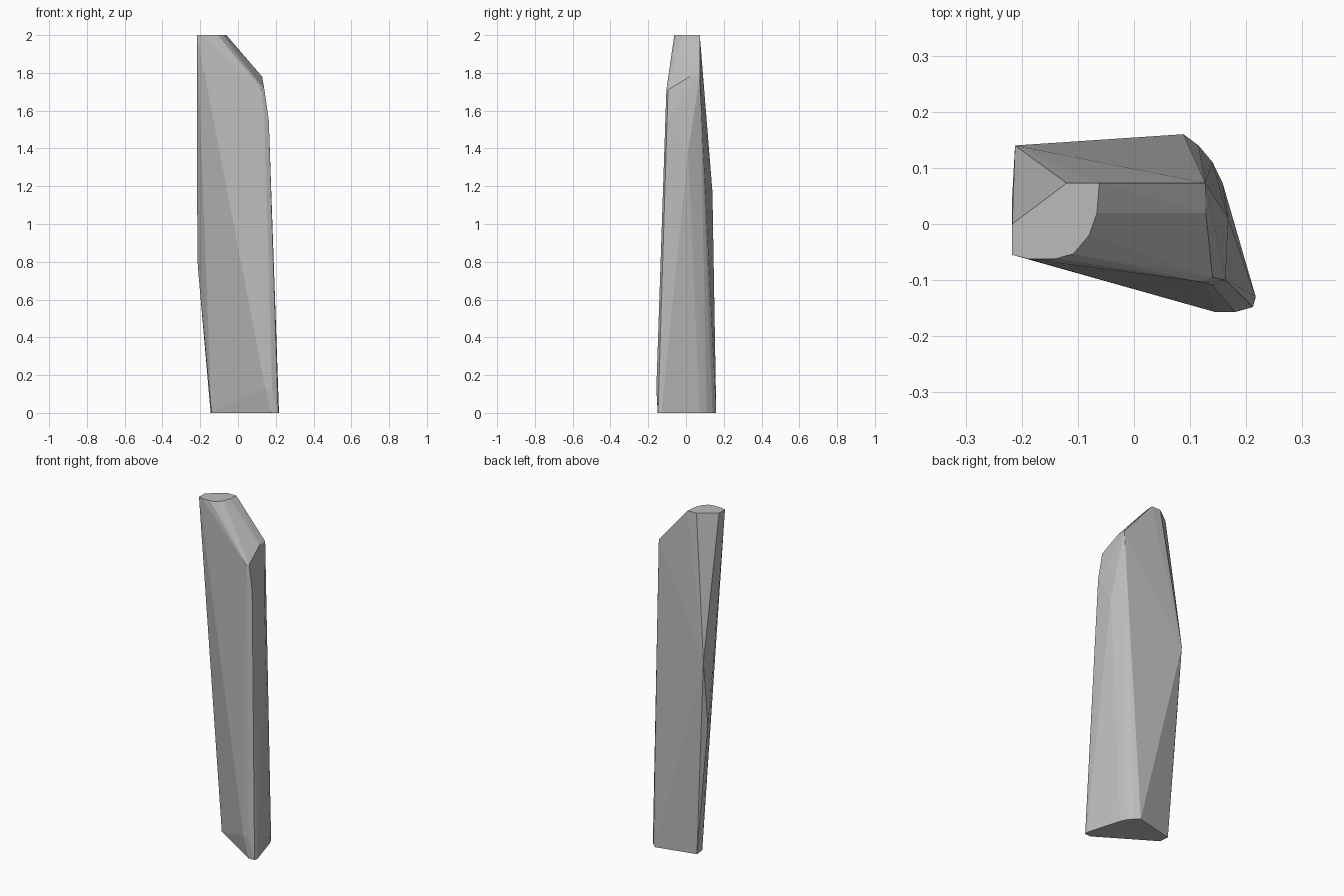
import bpy
import bmesh

# Corner rings of the faceted stone shard: z -> (x, y) corners
rings = [
    # foot: pointed front corner, rounded back right corner
    (0.00, [(-0.145, 0.105), (-0.14, 0.048), (0.175, -0.15), (0.212, -0.148), (0.217, -0.13),
            (0.158, 0.073), (0.14, 0.11), (0.115, 0.14), (0.088, 0.16)]),
    # bulge above the front corner
    (0.13, [(0.145, -0.157), (0.18, -0.157)]),
    # left flank
    (0.78, [(-0.213, 0.10)]),
    (1.17, [(-0.212, 0.14), (-0.217, 0.05)]),
    # right shoulder
    (1.38, [(0.168, 0.01)]),
    (1.55, [(0.163, -0.10), (0.14, -0.109)]),
    (1.71, [(0.125, -0.104), (0.14, -0.095)]),
    (1.78, [(0.127, 0.073), (0.128, 0.02)]),
    # flat tip, rounded towards the front right
    (2.00, [(-0.217, -0.055), (-0.19, -0.062), (-0.14, -0.062), (-0.108, -0.053), (-0.08, -0.02),
            (-0.066, 0.02), (-0.062, 0.073), (-0.12, 0.073), (-0.217, 0.0)]),
]

# Wrap the corners in one closed convex skin
bm = bmesh.new()
for z, corners in rings:
    for x, y in corners:
        bm.verts.new((x, y, z))
bmesh.ops.convex_hull(bm, input=bm.verts[:])
loose = [v for v in bm.verts if not v.link_faces]
bmesh.ops.delete(bm, geom=loose, context='VERTS')
bmesh.ops.recalc_face_normals(bm, faces=bm.faces[:])

mesh = bpy.data.meshes.new("stone_shard")
bm.to_mesh(mesh)
bm.free()
shard = bpy.data.objects.new("stone_shard", mesh)
bpy.context.collection.objects.link(shard)

# Single stone colour
stone = bpy.data.materials.new("stone_grey")
stone.diffuse_color = (0.5, 0.5, 0.5, 1)
mesh.materials.append(stone)
